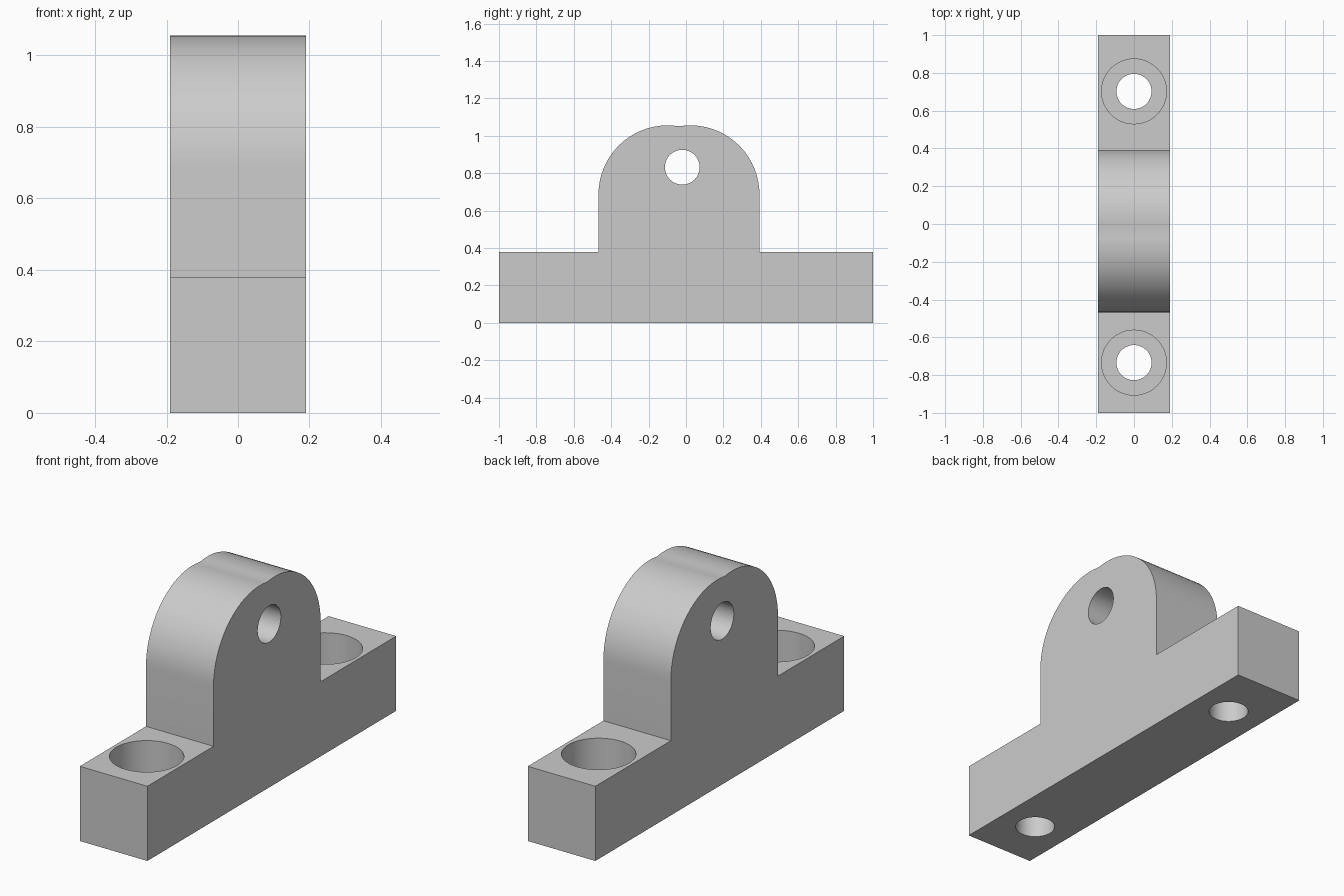
import bpy, bmesh
from math import sin, cos, pi
from mathutils import Matrix

cube = bpy.data.objects.get("Cube")
if cube:
    bpy.data.objects.remove(cube, do_unlink=True)

HALF_W, BASE_H = 0.19, 0.38
ARC_R, ARC_Z = 0.37, 0.686
FRONT_C, BACK_C = -0.098, 0.023    # centres of the two crown arcs
STEPS = 18

grey = bpy.data.materials.new("plain grey")
grey.use_nodes = True
colour = (0.6, 0.6, 0.6, 1)
grey.diffuse_color = colour
grey.node_tree.nodes["Principled BSDF"].inputs["Base Color"].default_value = colour


def finish(name, bm):
    bmesh.ops.recalc_face_normals(bm, faces=bm.faces)
    mesh = bpy.data.meshes.new(name)
    bm.to_mesh(mesh)
    bm.free()
    mesh.materials.append(grey)
    obj = bpy.data.objects.new(name, mesh)
    bpy.context.collection.objects.link(obj)
    return obj


# Crown: two equal arcs meeting in a shallow dip at the middle
middle = (FRONT_C + BACK_C) / 2
offset = (BACK_C - FRONT_C) / 2
dip_angle = pi / 2 + offset / ARC_R
arc = [(ARC_R * cos(dip_angle * i / STEPS), ARC_Z + ARC_R * sin(dip_angle * i / STEPS))
       for i in range(STEPS + 1)]
back = [(BACK_C + y, z) for y, z in arc]
front = [(2 * middle - y, z) for y, z in back[:-1]][::-1]
profile = ([(-1, 0), (1, 0), (1, BASE_H), (back[0][0], BASE_H)] + back + front
           + [(front[-1][0], BASE_H), (-1, BASE_H)])

# Bracket body: side profile extruded across the width
bm = bmesh.new()
face = bm.faces.new([bm.verts.new((-HALF_W, y, z)) for y, z in profile])
moved = bmesh.ops.extrude_face_region(bm, geom=[face])["geom"]
bmesh.ops.translate(bm, vec=(2 * HALF_W, 0, 0),
                    verts=[v for v in moved if isinstance(v, bmesh.types.BMVert)])
bracket = finish("mounting_bracket", bm)
bpy.context.view_layer.objects.active = bracket
bracket.select_set(True)


def drill(name, radius, depth, centre, across=False):
    """Cut a round hole through the bracket, upright or across it."""
    bm = bmesh.new()
    turn = Matrix.Rotation(pi / 2, 4, "Y") if across else Matrix()
    bmesh.ops.create_cone(bm, cap_ends=True, segments=48, radius1=radius, radius2=radius,
                          depth=depth, matrix=Matrix.Translation(centre) @ turn)
    cutter = finish(name, bm)
    cutter.hide_render = True
    mod = bracket.modifiers.new(name, "BOOLEAN")
    mod.operation = "DIFFERENCE"
    mod.solver = "EXACT"
    mod.object = cutter
    bpy.ops.object.modifier_apply(modifier=mod.name)
    bpy.data.objects.remove(cutter, do_unlink=True)


# Pivot hole, then counterbored bolt holes
drill("pivot_hole", 0.093, 1, (0, -0.02, 0.832), across=True)
for y in (-0.734, 0.702):
    drill("counterbore", 0.172, 0.4, (0, y, 0.39))
    drill("bolt_hole", 0.093, 1, (0, y, 0.2))

bpy.ops.object.shade_smooth_by_angle()
